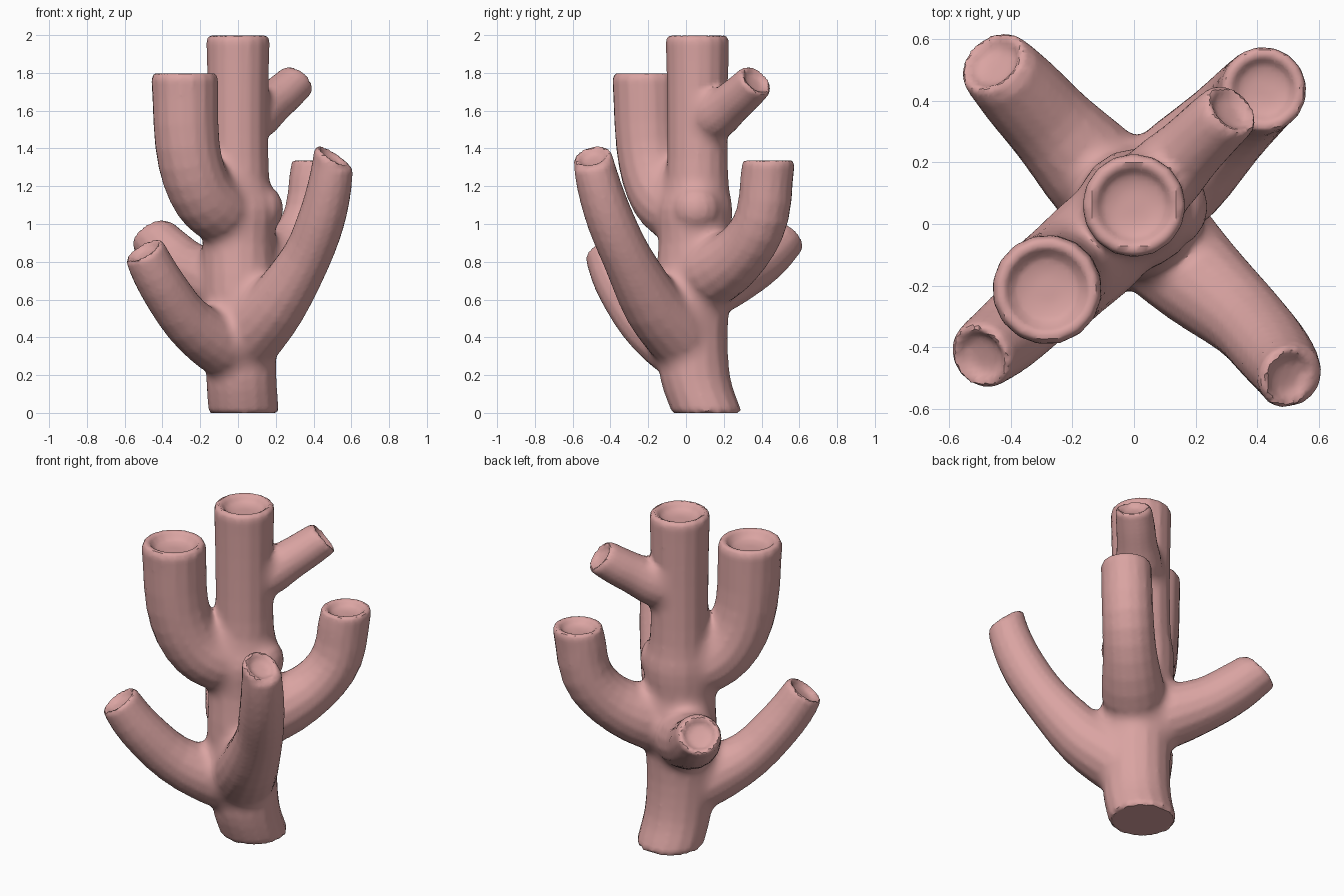
import bpy, bmesh, math
from mathutils import Vector

cube = bpy.data.objects.get("Cube")
if cube:
    bpy.data.objects.remove(cube)

SIDES = 16
UP = Vector((0, 0, 1))

coral = bpy.data.materials.new("coral_pink")
coral.use_nodes = True
colour = (0.7, 0.37, 0.36, 1)
coral.diffuse_color = colour
coral.node_tree.nodes["Principled BSDF"].inputs["Base Color"].default_value = colour

bm = bmesh.new()


def spline(a, b, c, d, t):
    """Catmull-Rom point between b and c."""
    return 0.5 * (2 * b + (c - a) * t + (2 * a - 5 * b + 4 * c - d) * t * t
                  + (3 * b - a - 3 * c + d) * t ** 3)


def tube(points, tip_normal=UP, upright=False, steps=3):
    """Sweep a round section along (x, y, z, radius) points, ending in a cupped tip."""
    pts = [Vector(p) for p in points]
    pts = [2 * pts[0] - pts[1]] + pts + [2 * pts[-1] - pts[-2]]
    path = [spline(*pts[i:i + 4], s / steps)
            for i in range(len(pts) - 3) for s in range(steps)] + [pts[-2]]
    centres = [p.xyz for p in path]
    radii = [p.w for p in path]
    tip = Vector(tip_normal).normalized()
    if upright:
        dirs = [UP] * len(path)
    else:
        dirs = [(centres[min(i + 1, len(path) - 1)] - centres[max(i - 1, 0)]).normalized()
                for i in range(len(path))]
    dirs[-1] = tip
    # rounded rim and shallow cup: (radius factor, offset along the tip)
    end, r = centres[-1], radii[-1]
    centres[-1] = end - tip * r * 0.22
    for factor, offset in ((0.96, -0.07), (0.88, 0), (0.79, -0.01),
                           (0.71, -0.1), (0.6, -0.24), (0.3, -0.3)):
        centres.append(end + tip * r * offset)
        radii.append(r * factor)
        dirs.append(tip)
    side = dirs[0].orthogonal().normalized()
    rings = []
    for c, rad, d in zip(centres, radii, dirs):
        side = (side - d * side.dot(d)).normalized()
        across = d.cross(side)
        rings.append([bm.verts.new(c + rad * (side * math.cos(a) + across * math.sin(a)))
                      for a in (math.tau * k / SIDES for k in range(SIDES))])
    for low, high in zip(rings, rings[1:]):
        for k in range(SIDES):
            n = (k + 1) % SIDES
            bm.faces.new((low[k], low[n], high[n], high[k]))
    bm.faces.new(rings[0])
    bm.faces.new(rings[-1])


# Leaning trunk with a swollen middle
tube([(0.03, 0.11, 0, 0.178), (0.028, 0.1, 0.03, 0.186), (0.018, 0.05, 0.18, 0.186),
      (0.012, 0.03, 0.4, 0.19), (0.01, 0.035, 0.65, 0.2), (0.003, 0.045, 0.9, 0.19),
      (0.01, 0.05, 1.08, 0.195), (0.002, 0.06, 1.24, 0.164),
      (0, 0.06, 1.6, 0.16), (0, 0.06, 2, 0.168)], upright=True)
# Upper right branch
tube([(0.02, 0.07, 1.03, 0.16), (-0.11, -0.06, 1.08, 0.175), (-0.21, -0.15, 1.2, 0.172),
      (-0.268, -0.2, 1.42, 0.172), (-0.282, -0.213, 1.8, 0.178)])
# Front left branch
tube([(0.01, 0.04, 0.31, 0.16), (0.08, -0.05, 0.43, 0.18), (0.21, -0.18, 0.58, 0.16),
      (0.36, -0.31, 0.82, 0.132), (0.44, -0.4, 1.02, 0.126), (0.485, -0.46, 1.2, 0.117),
      (0.505, -0.497, 1.36, 0.105)], (0.52, -0.22, 0.82))
# Front right branch
tube([(0.02, 0.04, 0.3, 0.16), (-0.11, -0.08, 0.37, 0.16), (-0.27, -0.23, 0.49, 0.135),
      (-0.41, -0.36, 0.69, 0.125), (-0.5, -0.43, 0.86, 0.113)], (-0.48, -0.33, 0.81))
# Back left branch
tube([(0.02, 0.05, 0.71, 0.16), (0.14, 0.16, 0.75, 0.175), (0.29, 0.31, 0.87, 0.15),
      (0.385, 0.405, 1.05, 0.142), (0.42, 0.435, 1.34, 0.14)])
# Back right branch
tube([(0, 0.04, 0.64, 0.16), (-0.11, 0.15, 0.69, 0.175), (-0.26, 0.31, 0.76, 0.148),
      (-0.37, 0.43, 0.85, 0.138), (-0.458, 0.525, 0.945, 0.122)], (-0.45, 0.53, 0.7))
# Top twig
tube([(0.01, 0.07, 1.53, 0.12), (0.09, 0.15, 1.57, 0.13), (0.18, 0.24, 1.64, 0.113),
      (0.25, 0.31, 1.7, 0.107), (0.318, 0.373, 1.762, 0.1)], (0.55, 0.55, 0.62))
# Soft knob on the trunk
knob = bmesh.ops.create_uvsphere(bm, u_segments=SIDES, v_segments=10, radius=0.14)
bmesh.ops.translate(bm, verts=knob["verts"], vec=(0.1, 0.055, 1.08))

# Fuse the parts into one skin
bmesh.ops.recalc_face_normals(bm, faces=bm.faces)
mesh = bpy.data.meshes.new("coral_body")
bm.to_mesh(mesh)
bm.free()
body = bpy.data.objects.new("coral_body", mesh)
bpy.context.collection.objects.link(body)
fuse = body.modifiers.new("fuse", "REMESH")
fuse.mode = "VOXEL"
fuse.voxel_size = 0.016
bpy.context.view_layer.update()
bm = bmesh.new()
bm.from_object(body, bpy.context.evaluated_depsgraph_get())
body.modifiers.remove(fuse)

# Fill the creases around the trunk into soft webs
joints = [(v, [e.other_vert(v) for e in v.link_edges]) for v in bm.verts
          if 0.05 < v.co.z < 1.72 and math.hypot(v.co.x, v.co.y - 0.05) < 0.36]
for _ in range(45):
    bm.normal_update()
    moves = []
    for v, near in joints:
        pull = sum((n.co for n in near), Vector()) / len(near) - v.co
        rise = pull.dot(v.normal)
        if rise > 0:
            moves.append((v, pull * 0.6))
    for v, move in moves:
        v.co += move

bm.to_mesh(mesh)
bm.free()
mesh.materials.clear()
mesh.materials.append(coral)
for polygon in mesh.polygons:
    polygon.material_index = 0
bpy.context.view_layer.objects.active = body
body.select_set(True)
bpy.ops.object.shade_smooth_by_angle(angle=math.radians(40))
